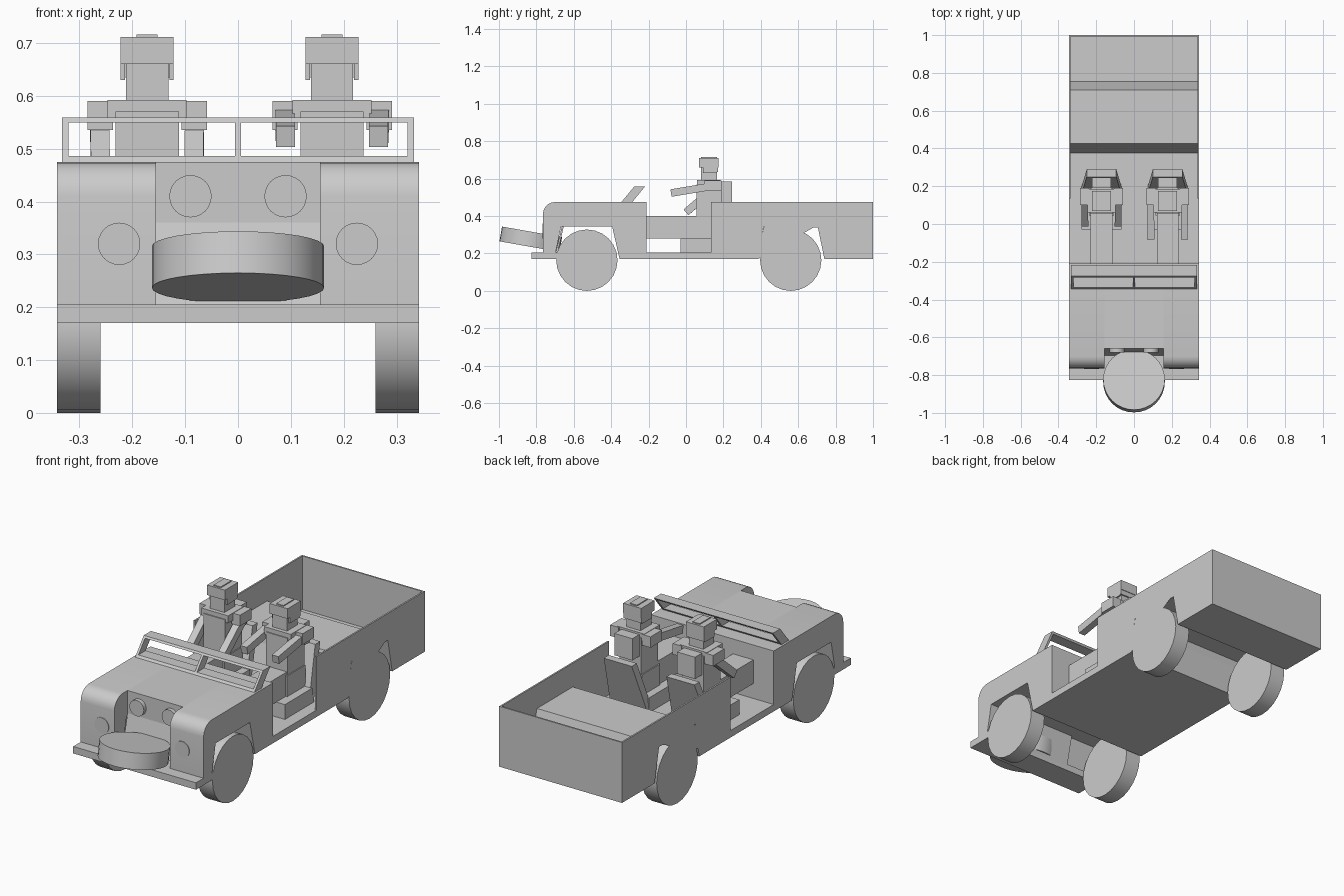
import bpy, bmesh, math
from mathutils import Vector, Matrix

if "Cube" in bpy.data.objects:
    bpy.data.objects.remove(bpy.data.objects["Cube"])


def make(name, bm):
    bmesh.ops.recalc_face_normals(bm, faces=bm.faces)
    me = bpy.data.meshes.new(name)
    bm.to_mesh(me)
    bm.free()
    ob = bpy.data.objects.new(name, me)
    bpy.context.collection.objects.link(ob)
    return ob


def extrude_x(name, profile, x0, x1):
    """Extrude a (y, z) outline along x."""
    bm = bmesh.new()
    f = bm.faces.new([bm.verts.new((x0, y, z)) for y, z in profile])
    r = bmesh.ops.extrude_face_region(bm, geom=[f])
    vs = [v for v in r["geom"] if isinstance(v, bmesh.types.BMVert)]
    bmesh.ops.translate(bm, verts=vs, vec=(x1 - x0, 0, 0))
    return make(name, bm)


def box(name, x, y, z):
    return extrude_x(name, [(y[0], z[0]), (y[1], z[0]), (y[1], z[1]), (y[0], z[1])], *x)


def cyl(name, loc, r, depth, rot, seg=24):
    bm = bmesh.new()
    m = Matrix.Translation(loc) @ rot
    bmesh.ops.create_cone(bm, cap_ends=True, segments=seg, radius1=r, radius2=r,
                          depth=depth, matrix=m)
    return make(name, bm)


def limb(name, a, b, w, t):
    """Square bar from a to b."""
    a, b = Vector(a), Vector(b)
    d = b - a
    bm = bmesh.new()
    m = (Matrix.Translation((a + b) / 2) @ d.to_track_quat('Z', 'X').to_matrix().to_4x4()
         @ Matrix.Diagonal((w, t, d.length, 1)))
    bmesh.ops.create_cube(bm, size=1, matrix=m)
    return make(name, bm)


RX = lambda deg: Matrix.Rotation(math.radians(deg), 4, 'X')
RY = lambda deg: Matrix.Rotation(math.radians(deg), 4, 'Y')
W = 0.343

# Floor running over the rear wheel arch
extrude_x("floor", [(-.21, .17), (.385, .17), (.415, .34), (.705, .34), (.74, .17), (1, .17),
                    (1, .205), (.755, .205), (.71, .355), (.425, .355), (.375, .205),
                    (-.21, .205)], -W, W)
box("tailgate", (-W, W), (.992, 1), (.17, .475))

# Front body: hood between the fenders, grille, bumper
extrude_x("hood", [(-.66, .475), (-.66, .345), (-.395, .345), (-.355, .17),
                   (-.21, .17), (-.21, .475)], -.155, .155)
extrude_x("grille", [(-.66, .36), (-.70, .19), (-.69, .19), (-.65, .36)], -.155, .155)
box("bumper", (-W, W), (-.825, -.69), (.17, .205))
curve = [(-.70 - .065 * math.sin(a), .41 + .065 * math.cos(a))
         for a in [math.radians(18 * i) for i in range(6)]]
fender = curve + [(-.765, .205), (-.70, .19), (-.668, .345), (-.395, .345), (-.355, .17),
                  (-.21, .17), (-.21, .475)]
side = [(.135, .17), (.385, .17), (.415, .345), (.71, .345), (.74, .17), (1, .17),
        (1, .475), (.135, .475)]

for s in (-1, 1):
    extrude_x("fender", fender, s * .155, s * W)
    extrude_x("bed_side", side, s * (W - .008), s * W)
    cyl("headlight", (s * .09, -.665, .41), .04, .03, RX(90))
    cyl("fender_lamp", (s * .225, -.765, .32), .04, .006, RX(90))
    for y in (-.53, .56):
        cyl("wheel", (s * .3015, y, .164), .164, .083, RY(90))

# Spare wheel on the front, tilted up
cyl("spare_wheel", (0, -.83, .276), .163, .08, RX(-10), 32)


# Windscreen frame leaning back
def screen_bar(name, z0, z1, x0, x1):
    y = lambda z: -.345 + (z - .475) * .82
    extrude_x(name, [(y(z0), z0), (y(z0) + .058, z0), (y(z1) + .058, z1), (y(z1), z1)], x0, x1)


screen_bar("windscreen_sill", .475, .486, -.333, .333)
screen_bar("windscreen_top", .55, .559, -.333, .333)
for x0, x1 in ((-.333, -.321), (-.006, .006), (.321, .333)):
    screen_bar("windscreen_post", .486, .55, x0, x1)


# Seats and seated figures
def tapered_back(cx):
    bm = bmesh.new()
    vs = []
    for y, z, h in ((.16, .205, .105), (.25, .47, .078)):
        for dx, dy in ((-h, 0), (h, 0), (h, .04), (-h, .04)):
            vs.append(bm.verts.new((cx + dx, y + dy, z)))
    bm.faces.new(vs[:4])
    bm.faces.new(vs[4:])
    for i in range(4):
        j = (i + 1) % 4
        bm.faces.new((vs[i], vs[j], vs[j + 4], vs[i + 4]))
    make("seat_back", bm)


def figure(cx, hand_y, hand_z):
    X = lambda h: (cx - h, cx + h)
    box("seat_base", X(.105), (-.03, .19), (.205, .28))
    tapered_back(cx)
    box("legs", X(.057), (-.21, .10), (.28, .40))
    box("hips", X(.065), (.045, .19), (.28, .385))
    box("torso", X(.06), (.055, .19), (.385, .57))
    box("shoulders", X(.075), (.06, .185), (.555, .592))
    box("backpack", X(.05), (.19, .245), (.475, .585))
    box("head", X(.04), (.08, .165), (.585, .665))
    box("helmet", X(.05), (.07, .175), (.66, .711))
    box("helmet_ridge", X(.02), (.08, .165), (.71, .716))
    box("helmet_back", X(.05), (.145, .172), (.635, .66))
    for s in (-1, 1):
        box("helmet_flap", (cx + s * .042, cx + s * .05), (.09, .165), (.63, .662))
        box("shoulder_pad", (cx + s * .065, cx + s * .113), (.10, .19), (.535, .59))
        limb("arm", (cx + s * .09, .17, .565), (cx + s * .088, hand_y, hand_z), .04, .036)


figure(-.172, .0, .42)
figure(.178, -.08, .523)

# Smooth look on round parts with crisp rims
for ob in bpy.context.collection.objects:
    if ob.name.startswith(("wheel", "spare", "head", "fender")):
        bpy.ops.object.select_all(action='DESELECT')
        ob.select_set(True)
        bpy.context.view_layer.objects.active = ob
        bpy.ops.object.shade_smooth_by_angle(angle=math.radians(25))
